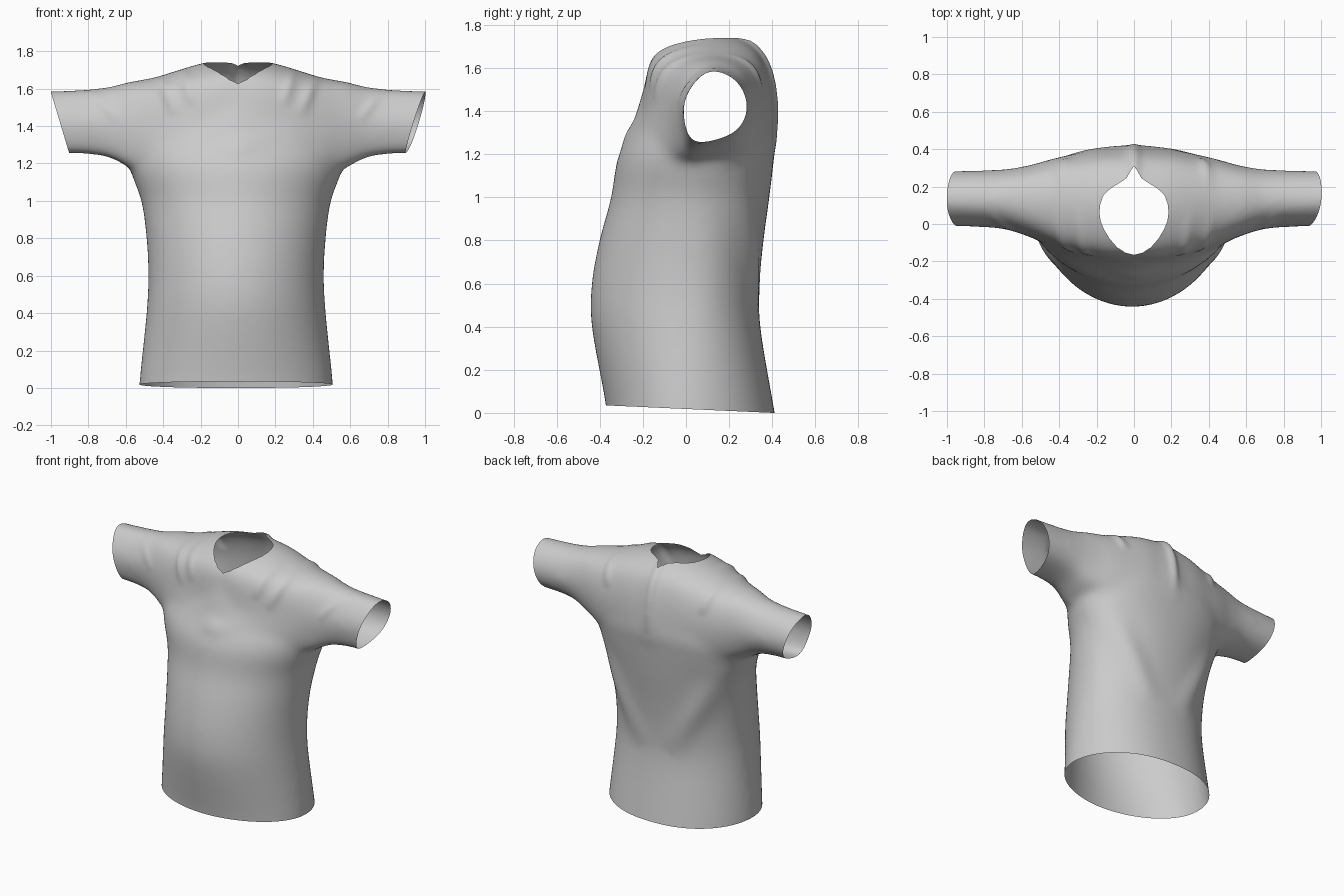
import bpy, bmesh, math
from mathutils import Vector

if "Cube" in bpy.data.objects:
    bpy.data.objects.remove(bpy.data.objects["Cube"])

V = Vector


def spline(pts, n, closed):
    """Catmull-Rom curve through pts, n steps per span."""
    m, out = len(pts), []
    get = (lambda i: pts[i % m]) if closed else (lambda i: pts[max(0, min(m - 1, i))])
    for i in range(m if closed else m - 1):
        a, b, c, d = (get(i + k) for k in (-1, 0, 1, 2))
        for s in range(n):
            t = s / n
            out.append((2 * b + (c - a) * t + (2 * a - 5 * b + 4 * c - d) * t * t
                        + (3 * b - a - 3 * c + d) * t ** 3) / 2)
    if not closed:
        out.append(pts[-1].copy())
    return out


def loft(bm, rings, n):
    """Closed solid skinned over rings that share a point count."""
    cols = [spline(list(c), n, False) for c in zip(*rings)]
    grid = [[bm.verts.new(p) for p in r] for r in zip(*cols)]
    k = len(grid[0])
    for r, s in zip(grid, grid[1:]):
        for j in range(k):
            bm.faces.new((r[j], r[(j + 1) % k], s[(j + 1) % k], s[j]))
    bm.faces.new(grid[0][::-1])
    bm.faces.new(grid[-1])


def torso_ring(z, half, front, back):
    """Oval round the body, widest nearer the back towards the top."""
    mid, ring = .08 * max(z, 0) ** 2, []
    for i in range(64):
        c, s = math.cos(math.tau * i / 64), math.sin(math.tau * i / 64)
        e = 1.04 if s < 0 else .9
        ring.append(V((half * math.copysign(abs(c) ** e, c) - .01,
                       mid + s * (back - mid if s > 0 else mid - front), z)))
    return ring


def yoke_ring(x, front, back, top, low):
    """Side section: tall under the neck, round at the sleeve."""
    w = max(0, 1 - abs(x) / .6)
    pts = [(.13 - .03 * w, top), (front + .06, top - .045 - .06 * w), (front, 1.42),
           (front + .03 - .11 * w, low + .028 + .12 * w), (.085 - .04 * w, low + .008),
           (back - .055, low + .06 + .04 * w), (back, 1.42 - .07 * w),
           (back - .05 - .03 * w, top - .05 - .05 * w)]
    return spline([V((x, y, z)) for y, z in pts], 8, True)


bm = bmesh.new()

# Torso: height, half width, front y, back y
levels = [(-.1, .525, -.365, .43), (.04, .517, -.373, .405), (.4, .48, -.438, .345),
          (.6, .47, -.438, .342), (.8, .48, -.402, .36), (1.0, .508, -.348, .387),
          (1.18, .57, -.318, .408), (1.32, .56, -.255, .42), (1.48, .36, -.205, .39),
          (1.6, .2, -.175, .345)]
loft(bm, [torso_ring(*l) for l in levels], 5)

# Shoulders and sleeves: x, front y, back y, top z, underside z
stations = [(0, -.205, .425, 1.77, 1.08), (.1, -.205, .41, 1.755, 1.08),
            (.2, -.19, .4, 1.735, 1.08), (.32, -.16, .375, 1.7, 1.09),
            (.45, -.11, .345, 1.66, 1.12), (.58, -.06, .31, 1.637, 1.175),
            (.75, -.02, .29, 1.602, 1.24), (1.14, -.01, .285, 1.582, 1.248)]
rows = [(-s[0], *s[1:]) for s in stations[:0:-1]] + stations
loft(bm, [yoke_ring(*r) for r in rows], 5)
bmesh.ops.recalc_face_normals(bm, faces=bm.faces)

mesh = bpy.data.meshes.new("shirt")
bm.to_mesh(mesh)
bm.free()
shirt = bpy.data.objects.new("shirt", mesh)
bpy.context.collection.objects.link(shirt)
bpy.context.view_layer.objects.active = shirt
shirt.select_set(True)

# Merge into one skin and round the armpits
m = shirt.modifiers.new("merge", 'REMESH')
m.mode, m.voxel_size = 'VOXEL', .016
s = shirt.modifiers.new("soften", 'SMOOTH')
s.factor, s.iterations = .5, 36
for name in ("merge", "soften"):
    bpy.ops.object.modifier_apply(modifier=name)

bm = bmesh.new()
bm.from_mesh(shirt.data)
bm.normal_update()

# Cloth folds, mirrored: start x,z, end x,z, width, height, side (-1 front, 1 back)
folds = [(.48, 1.14, .1, .46, .075, .022, 1), (0, 1.9, 0, 1.3, .03, .02, 1),
         (.64, 1.42, .78, 1.6, .025, .008, -1), (.3, 1.72, .24, 1.5, .03, .011, -1),
         (.42, 1.68, .33, 1.45, .03, .011, -1), (.4, 1.67, .36, 1.5, .03, .012, 1)]
moves = []
for v in bm.verts:
    p, d = V((abs(v.co.x), v.co.z)), 0
    for x0, z0, x1, z1, w, h, side in folds:
        if side * (v.co.y - .1) < 0:
            continue
        a, ab = V((x0, z0)), V((x1 - x0, z1 - z0))
        t = (p - a).dot(ab) / ab.length_squared
        if 0 < t < 1:
            r = (p - a - ab * t).length / w
            d += h * math.exp(-r * r) * math.sin(math.pi * t) * min(1, abs(v.co.y - .1) / .1)
    moves.append(v.normal * d)
for v, d in zip(bm.verts, moves):
    v.co += d

# Open the hem and the slanted cuffs
for co, no in (((0, .405, 0), (0, -.045, -1)), ((1, .13, 1.58), (1, -.1, -.3)),
               ((-1, .13, 1.58), (-1, 0, -.3))):
    bmesh.ops.bisect_plane(bm, geom=bm.verts[:] + bm.edges[:] + bm.faces[:],
                           plane_co=co, plane_no=no, clear_outer=True)

# Neck opening: rounded outline ending in a small notch at the back
side = [(.09, -.125), (.16, -.03), (.185, .06), (.165, .15), (.11, .2), (.04, .245)]
outline = [(0, -.165)] + side + [(0, .31)] + [(-x, y) for x, y in side[::-1]]
neck = spline([V((x, y, 0)) for x, y in outline], 2, True)
edges = list(zip(neck, neck[1:] + neck[:1]))


def inside(p):
    hit = False
    for a, b in edges:
        if (a.y > p.y) != (b.y > p.y) and p.x < a.x + (p.y - a.y) / (b.y - a.y) * (b.x - a.x):
            hit = not hit
    return hit


for a, b in edges:
    mid, reach = (a + b) / 2, (b - a).length / 2 + .025
    near = [f for f in bm.faces if f.calc_center_median().z > 1.5
            and (f.calc_center_median().xy - mid.xy).length < reach]
    geom = set(near) | {e for f in near for e in f.edges} | {v for f in near for v in f.verts}
    if near:
        bmesh.ops.bisect_plane(bm, geom=list(geom), dist=1e-5, plane_co=a,
                               plane_no=(b.y - a.y, a.x - b.x, 0))
hole = [f for f in bm.faces if f.calc_center_median().z > 1.5 and inside(f.calc_center_median())]
bmesh.ops.delete(bm, geom=hole, context='FACES')
bmesh.ops.triangulate(bm, faces=[f for f in bm.faces if len(f.verts) > 4])

for f in bm.faces:
    f.smooth = True
bm.to_mesh(shirt.data)
bm.free()

# One plain grey cloth
cloth = bpy.data.materials.new("grey cloth")
cloth.diffuse_color = (.6, .6, .6, 1)
cloth.use_nodes = True
cloth.node_tree.nodes["Principled BSDF"].inputs["Base Color"].default_value = cloth.diffuse_color
shirt.data.materials.clear()
shirt.data.materials.append(cloth)
